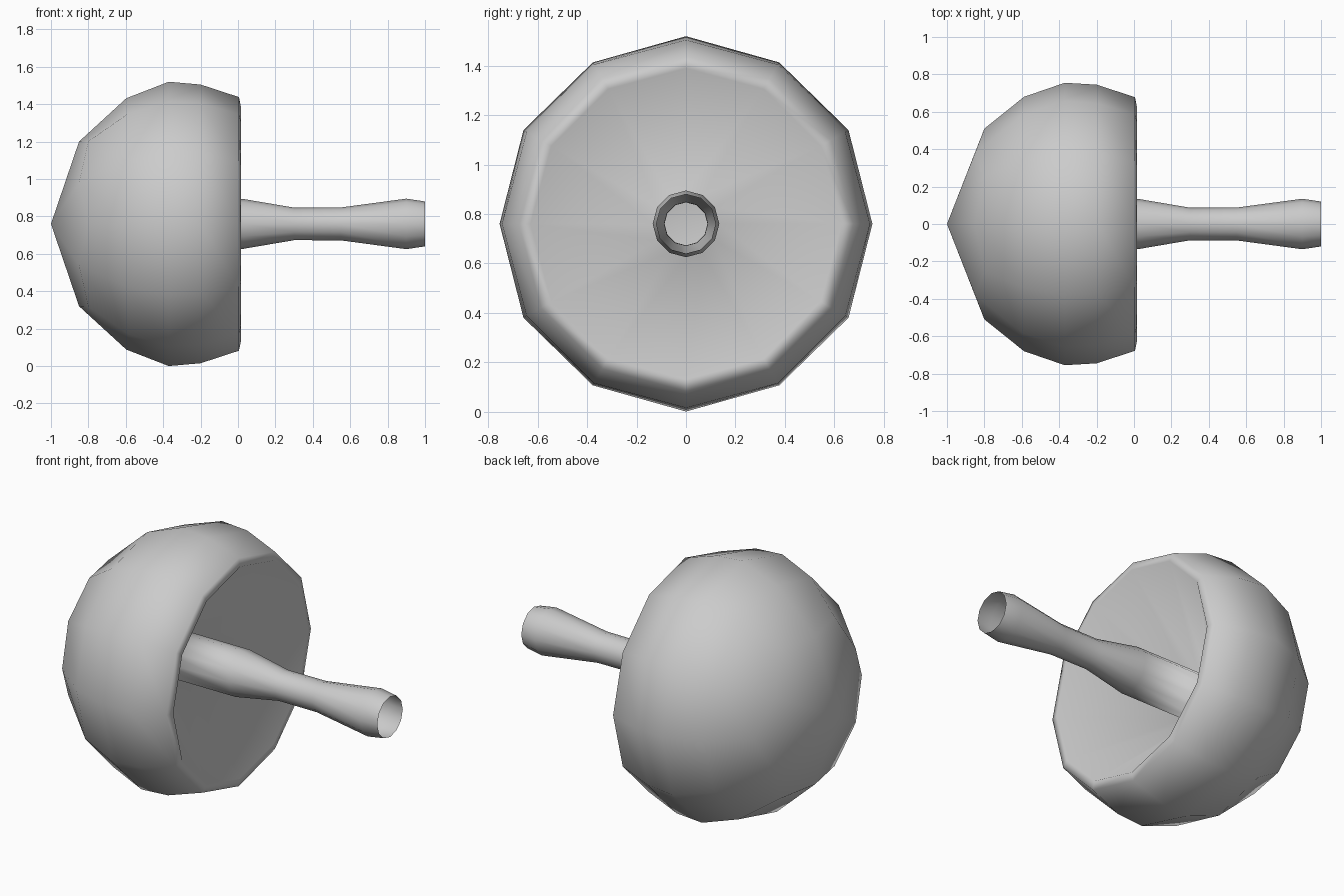
import bpy, bmesh, math

cube = bpy.data.objects.get("Cube")
if cube:
    bpy.data.objects.remove(cube, do_unlink=True)

SIDES = 12
AXIS_Z = 0.76

grey = bpy.data.materials.new("light_grey")
grey.use_nodes = True
grey.diffuse_color = (0.6, 0.6, 0.6, 1)
grey.node_tree.nodes["Principled BSDF"].inputs["Base Color"].default_value = (0.6, 0.6, 0.6, 1)


def lathe(name, tip_x, profile):
    """Revolve rings about the lengthwise axis, starting from a closed tip.
    Each ring is (x, radius), or (x, radius, x, radius) for alternating vertices."""
    bm = bmesh.new()
    tip = bm.verts.new((tip_x, 0, AXIS_Z))
    rings = []
    for entry in profile:
        ring = []
        for i in range(SIDES):
            x, r = entry[-2:] if i % 2 else entry[:2]
            a = math.tau * i / SIDES
            ring.append(bm.verts.new((x, r * math.sin(a), AXIS_Z + r * math.cos(a))))
        rings.append(ring)
    for i in range(SIDES):
        j = (i + 1) % SIDES
        bm.faces.new((tip, rings[0][i], rings[0][j]))
        for a, b in zip(rings, rings[1:]):
            bm.faces.new((a[j], a[i], b[i], b[j]))
    # Turn the whole skin outward, judged by the tip faces
    bm.normal_update()
    if tip.link_faces[0].normal.x > 0:
        bmesh.ops.reverse_faces(bm, faces=bm.faces)
    mesh = bpy.data.meshes.new(name)
    bm.to_mesh(mesh)
    bm.free()
    for poly in mesh.polygons:
        poly.use_smooth = True
    mesh.materials.append(grey)
    obj = bpy.data.objects.new(name, mesh)
    bpy.context.collection.objects.link(obj)


# Domed cap with a rolled rim and a hollow underside
cap = [
    (-0.85, 0.44, -0.8, 0.51),
    (-0.597, 0.672, -0.588, 0.68),
    (-0.37, 0.76, -0.37, 0.755),
    (-0.2, 0.745),
    (0.005, 0.678),
    (0.015, 0.63),
]

# Waisted, open-ended stem growing out of the hollow
stem = [
    (-0.46, 0.133),
    (0.03, 0.133),
    (0.3, 0.087),
    (0.55, 0.088),
    (0.9, 0.135),
    (1, 0.12),
]

lathe("mushroom_cap_and_stem", -1, cap + stem)
